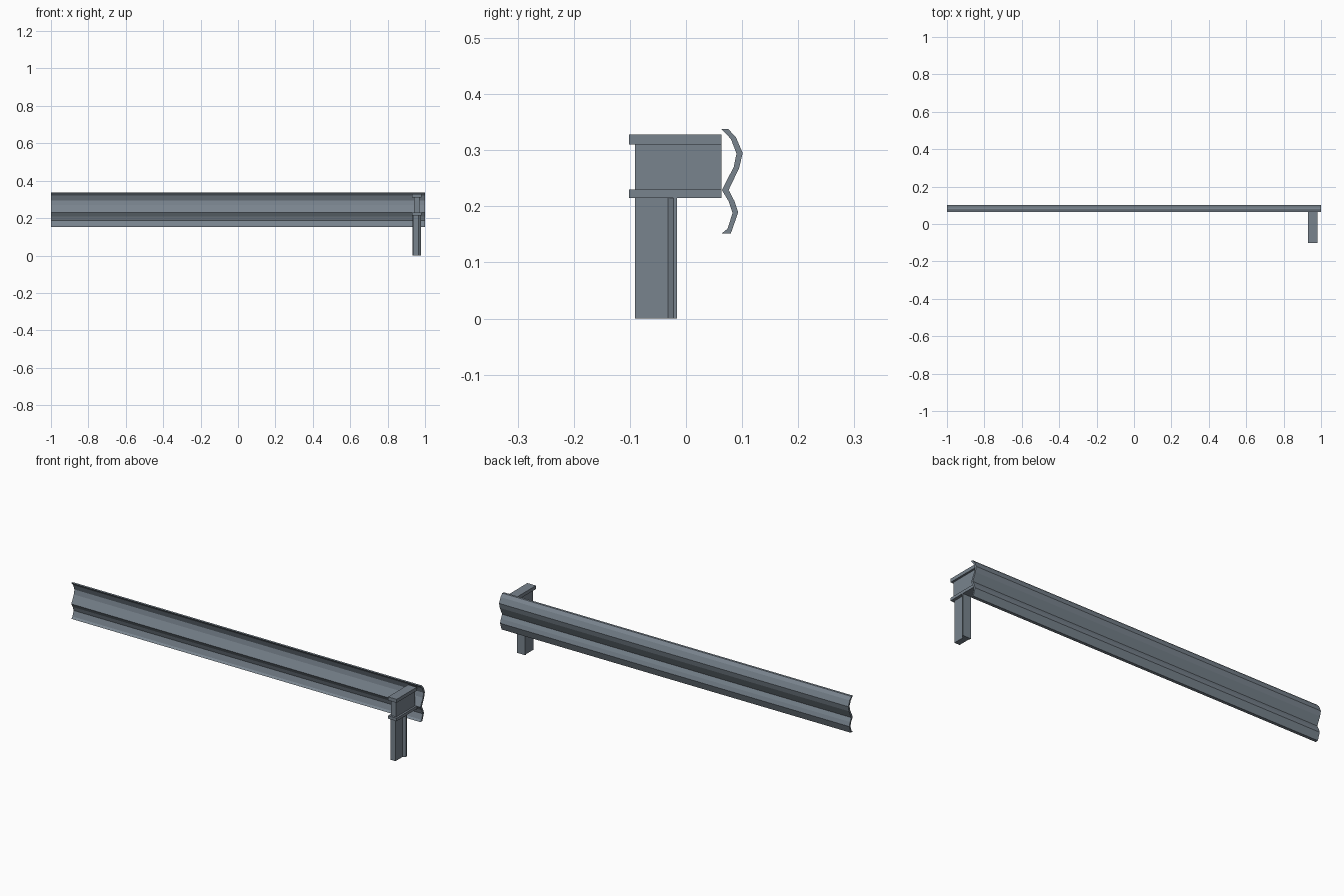
import bpy, bmesh
from mathutils import Vector

if "Cube" in bpy.data.objects:
    bpy.data.objects.remove(bpy.data.objects["Cube"])

steel = bpy.data.materials.new("slate_grey_steel")
steel.diffuse_color = (0.19, 0.23, 0.27, 1)
steel.use_nodes = True
steel.node_tree.nodes["Principled BSDF"].inputs["Base Color"].default_value = steel.diffuse_color


def extrude_profile(name, points, offset):
    """Make a prism from a closed loop of points pushed along an offset."""
    mesh = bpy.data.meshes.new(name)
    bm = bmesh.new()
    face = bm.faces.new([bm.verts.new(p) for p in points])
    result = bmesh.ops.extrude_face_region(bm, geom=[face], use_keep_orig=True)
    verts = [g for g in result["geom"] if isinstance(g, bmesh.types.BMVert)]
    bmesh.ops.translate(bm, verts=verts, vec=Vector(offset))
    bmesh.ops.recalc_face_normals(bm, faces=bm.faces)
    bm.to_mesh(mesh)
    bm.free()
    mesh.materials.append(steel)
    obj = bpy.data.objects.new(name, mesh)
    bpy.context.collection.objects.link(obj)
    return obj


# Wavy rail: back and front outlines of the sheet, as (y, z)
outer = [(0.075, 0.338), (0.089, 0.323), (0.101, 0.295), (0.095, 0.269),
         (0.076, 0.229), (0.086, 0.210), (0.093, 0.189), (0.080, 0.152)]
inner = [(0.064, 0.152), (0.074, 0.160), (0.083, 0.188), (0.076, 0.209),
         (0.064, 0.229), (0.085, 0.270), (0.090, 0.294), (0.080, 0.320),
         (0.063, 0.338)]
extrude_profile("wave_rail", [(-1, y, z) for y, z in outer + inner], (2, 0, 0))

# Post: narrow front body flaring into a wider back flange
post = [(0.936, -0.091), (0.966, -0.091), (0.966, -0.032), (0.979, -0.022),
        (0.979, -0.016), (0.933, -0.016), (0.933, -0.022), (0.936, -0.032)]
extrude_profile("post", [(x, y, 0) for x, y in post], (0, 0, 0.216))


# Spacer block between post and rail: web with lower and upper flanges
def plate(name, x0, x1, y0, y1, z0, z1):
    corners = [(x0, y0, z0), (x1, y0, z0), (x1, y1, z0), (x0, y1, z0)]
    extrude_profile(name, corners, (0, 0, z1 - z0))


plate("spacer_web", 0.941, 0.970, -0.091, 0.063, 0.229, 0.311)
plate("spacer_lower_flange", 0.931, 0.980, -0.102, 0.063, 0.215, 0.230)
plate("spacer_upper_flange", 0.931, 0.980, -0.102, 0.063, 0.310, 0.328)
